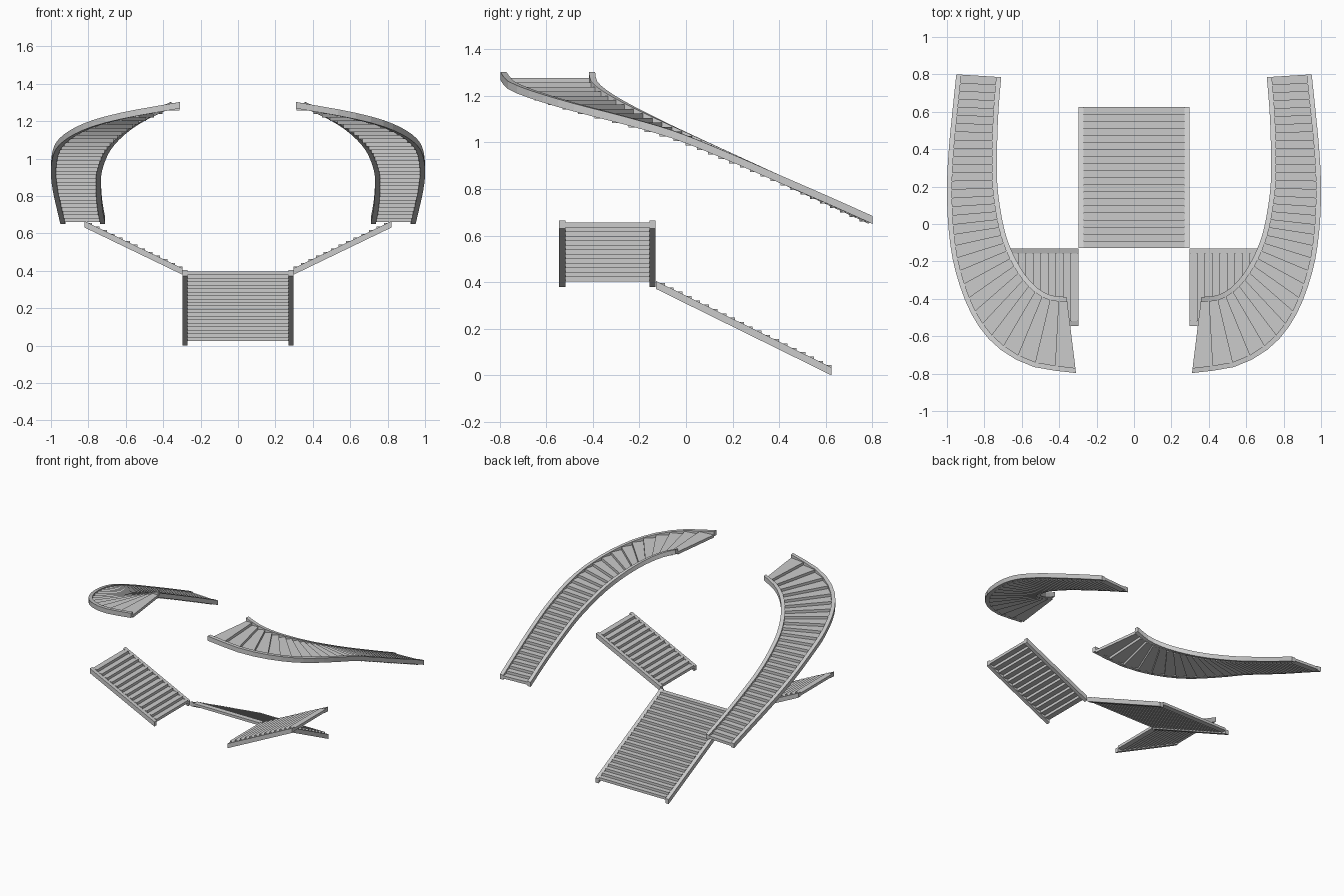
import bpy, bmesh
from mathutils import Vector

if "Cube" in bpy.data.objects:
    bpy.data.objects.remove(bpy.data.objects["Cube"])

RAIL_W, RAIL_H = 0.027, 0.034


def make_object(name, bm):
    bmesh.ops.recalc_face_normals(bm, faces=bm.faces)
    mesh = bpy.data.meshes.new(name)
    bm.to_mesh(mesh)
    bm.free()
    obj = bpy.data.objects.new(name, mesh)
    bpy.context.collection.objects.link(obj)
    return obj


def sweep(bm, rings):
    """Skin a row of four-point rings and cap both ends."""
    rows = [[bm.verts.new(p) for p in ring] for ring in rings]
    for a, b in zip(rows, rows[1:]):
        for k in range(4):
            bm.faces.new((a[k], a[(k + 1) % 4], b[(k + 1) % 4], b[k]))
    bm.faces.new(rows[0])
    bm.faces.new(rows[-1][::-1])


def smooth_path(points, steps=12):
    """Pass a Catmull-Rom curve through the points."""
    p = [2 * points[0] - points[1]] + points + [2 * points[-1] - points[-2]]
    out = []
    for i in range(1, len(p) - 2):
        a, b, c, d = p[i - 1:i + 3]
        for s in range(steps):
            t = s / steps
            out.append(0.5 * (2 * b + (c - a) * t + (2 * a - 5 * b + 4 * c - d) * t * t
                              + (3 * b - a - 3 * c + d) * t ** 3))
    return out + [points[-1]]


def even_stations(pairs, n):
    """Resample paired edges at equal distances along the inner edge."""
    length = [0.0]
    for p, q in zip(pairs, pairs[1:]):
        length.append(length[-1] + (q.xy - p.xy).length)
    out, j = [], 0
    for i in range(n + 1):
        target = length[-1] * i / n
        while j < len(pairs) - 2 and length[j + 1] < target:
            j += 1
        t = (target - length[j]) / (length[j + 1] - length[j])
        out.append(pairs[j].lerp(pairs[j + 1], t))
    return out


def flight(name, pairs, z0, z1, n, lift, side=1):
    """Two stringers plus n block steps; lift is step top above the stringer centre."""
    rise = (z1 - z0) / n
    stations = []
    for i, q in enumerate(even_stations(pairs, n)):
        a, b = Vector((q[0] * side, q[1], 0)), Vector((q[2] * side, q[3], 0))
        w = (b - a).normalized() * RAIL_W
        stations.append((a, a + w, b - w, b, z0 + rise * i))

    # stringers
    bm = bmesh.new()
    for k in (0, 2):
        sweep(bm, [[(s[m].x, s[m].y, s[4] + dz) for m, dz in
                    ((k, -RAIL_H / 2), (k + 1, -RAIL_H / 2), (k + 1, RAIL_H / 2), (k, RAIL_H / 2))]
                   for s in stations])
    make_object(name + "_stringers", bm)

    # steps, each as tall as the rise
    bm = bmesh.new()
    for s, e in zip(stations, stations[1:]):
        top = s[4] + lift
        low = top - rise * 1.03
        sweep(bm, [[(r[1].x, r[1].y, low), (r[2].x, r[2].y, low),
                    (r[2].x, r[2].y, top), (r[1].x, r[1].y, top)] for r in (s, e)])
    make_object(name + "_steps", bm)


# lower central flight
flight("central_flight", [Vector((-0.297, 0.625, 0.297, 0.625)),
                          Vector((-0.297, -0.128, 0.297, -0.128))],
       0.017, 0.388, 20, 0.027)

# curved flights: inner edge x, y then outer edge x, y
curve = smooth_path([Vector(v) for v in (
    (0.71, 0.785, 0.95, 0.80), (0.725, 0.6, 0.97, 0.61), (0.732, 0.4, 0.99, 0.40),
    (0.73, 0.2, 1.0, 0.19), (0.70, 0.0, 0.99, -0.04), (0.66, -0.13, 0.955, -0.25),
    (0.60, -0.245, 0.87, -0.48), (0.53, -0.33, 0.74, -0.65),
    (0.45, -0.38, 0.55, -0.76), (0.36, -0.39, 0.31, -0.797))])

for side, label in ((-1, "left"), (1, "right")):
    # middle side flights
    flight(label + "_side_flight", [Vector((0.297, -0.545, 0.297, -0.13)),
                                    Vector((0.82, -0.545, 0.82, -0.13))],
           0.396, 0.648, 13, 0.027, side)
    # upper curved flights
    flight(label + "_curved_flight", curve, 0.668, 1.285, 32, 0.012, side)
